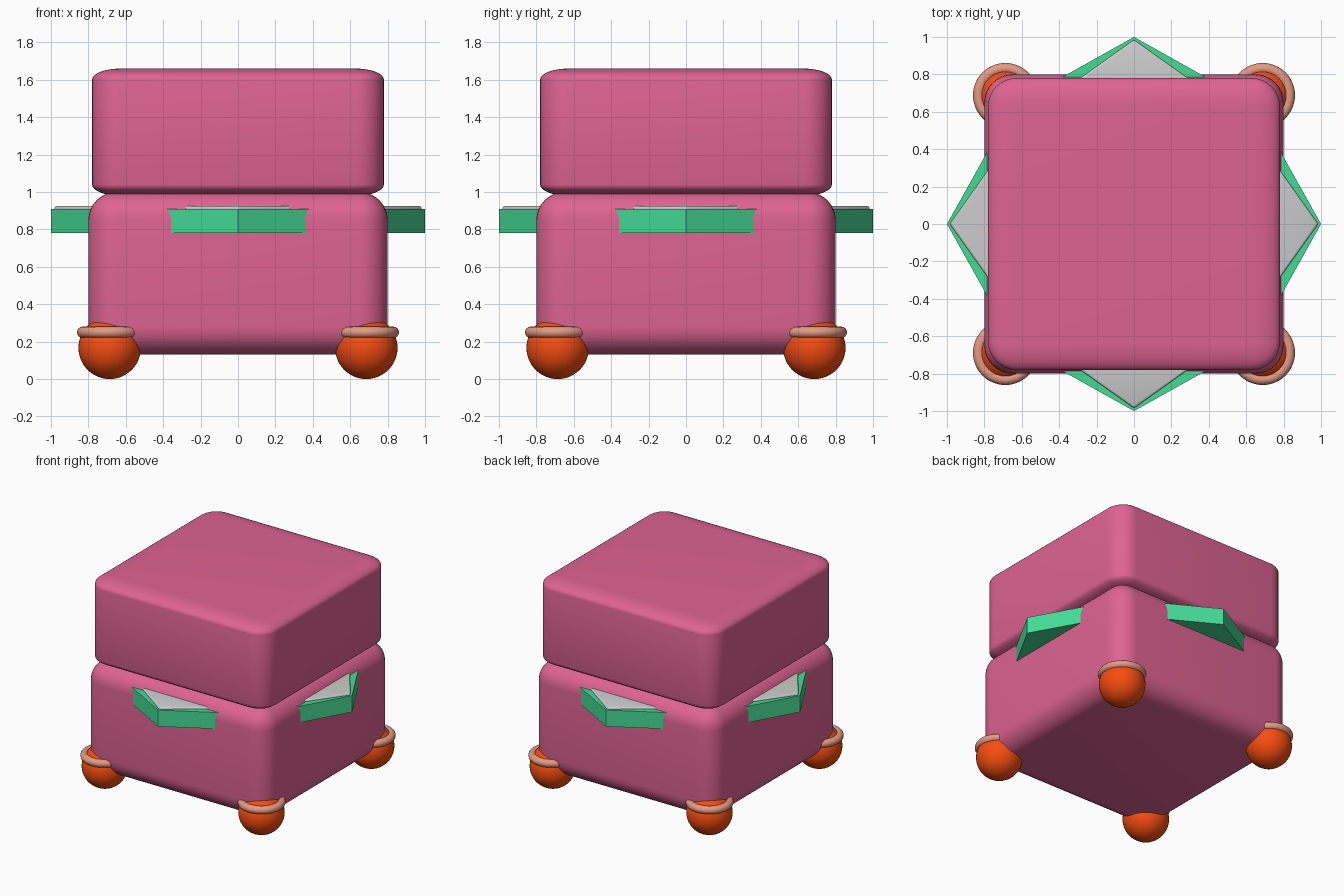
import bpy, bmesh
from math import pi, cos, sin
from mathutils import Matrix

if "Cube" in bpy.data.objects:
    bpy.data.objects.remove(bpy.data.objects["Cube"])


def material(name, rgb):
    m = bpy.data.materials.new(name)
    m.diffuse_color = (*rgb, 1)
    m.use_nodes = True
    m.node_tree.nodes["Principled BSDF"].inputs["Base Color"].default_value = m.diffuse_color
    return m


PINK = material("pink", (0.73, 0.126, 0.285))
GREEN = material("green", (0.06, 0.71, 0.31))
ORANGE = material("orange", (0.93, 0.073, 0.005))
PEACH = material("peach", (0.79, 0.32, 0.23))


def finish(ob, name, mat, angle=None):
    ob.name = name
    if mat:
        ob.data.materials.append(mat)
    if angle:
        bpy.ops.object.select_all(action='DESELECT')
        ob.select_set(True)
        bpy.context.view_layer.objects.active = ob
        bpy.ops.object.shade_smooth_by_angle(angle=angle)
    return ob


def from_bmesh(bm, name, mat, angle=None):
    bmesh.ops.recalc_face_normals(bm, faces=bm.faces)
    me = bpy.data.meshes.new(name)
    bm.to_mesh(me)
    bm.free()
    ob = bpy.data.objects.new(name, me)
    bpy.context.collection.objects.link(ob)
    return finish(ob, name, mat, angle)


def rounded_box(name, half, z0, z1, radius, radius_z):
    # bevel evenly first, then squash vertically to get the flatter rims
    k = radius_z / radius
    bm = bmesh.new()
    bmesh.ops.create_cube(bm, size=1, matrix=Matrix.Diagonal((2 * half, 2 * half, (z1 - z0) / k, 1)))
    bmesh.ops.bevel(bm, geom=bm.edges[:], offset=radius, segments=8, profile=0.5, affect='EDGES')
    bmesh.ops.scale(bm, vec=(1, 1, k), verts=bm.verts)
    bmesh.ops.translate(bm, vec=(0, 0, (z0 + z1) / 2), verts=bm.verts)
    return from_bmesh(bm, name, PINK, 0.6)


def prism(name, points, z0, z1, mat, bevel=0):
    bm = bmesh.new()
    face = bm.faces.new([bm.verts.new((x, y, z0)) for x, y in points])
    top = bmesh.ops.extrude_face_region(bm, geom=[face])
    verts = [v for v in top["geom"] if isinstance(v, bmesh.types.BMVert)]
    bmesh.ops.translate(bm, vec=(0, 0, z1 - z0), verts=verts)
    if bevel:
        bmesh.ops.bevel(bm, geom=bm.edges[:], offset=bevel, segments=3, profile=0.5, affect='EDGES')
    return from_bmesh(bm, name, mat, 0.6 if bevel else None)


# Stacked body
rounded_box("lower_body", 0.80, 0.13, 1.0, 0.15, 0.15)
rounded_box("upper_body", 0.78, 0.98, 1.66, 0.15, 0.06)

# Star plate whose four tips stick out of the lower body
star = []
for i in range(4):
    a = i * pi / 2
    star += [(cos(a), sin(a)), (0.907 * cos(a + pi / 4), 0.907 * sin(a + pi / 4))]
prism("star_plate", star, 0.78, 0.91, GREEN)

# Grey pads on the tips
for i in range(4):
    pad = prism("tip_pad_%d" % (i + 1), [(0.985, 0), (0.70, 0.40), (0.70, -0.40)], 0.88, 0.925, None, 0.012)
    pad.rotation_euler.z = i * pi / 2

# Ball feet with rings
for sx in (-1, 1):
    for sy in (-1, 1):
        tag = ("left" if sx < 0 else "right") + ("_front" if sy < 0 else "_back")
        bpy.ops.mesh.primitive_uv_sphere_add(segments=48, ring_count=24, radius=0.167,
                                             location=(sx * 0.686, sy * 0.686, 0.167))
        finish(bpy.context.object, "foot_" + tag, ORANGE, 0.6)
        bpy.ops.mesh.primitive_torus_add(major_segments=48, minor_segments=16, major_radius=0.143,
                                         minor_radius=0.03, location=(sx * 0.688, sy * 0.688, 0.25))
        finish(bpy.context.object, "foot_ring_" + tag, PEACH, 0.6)
